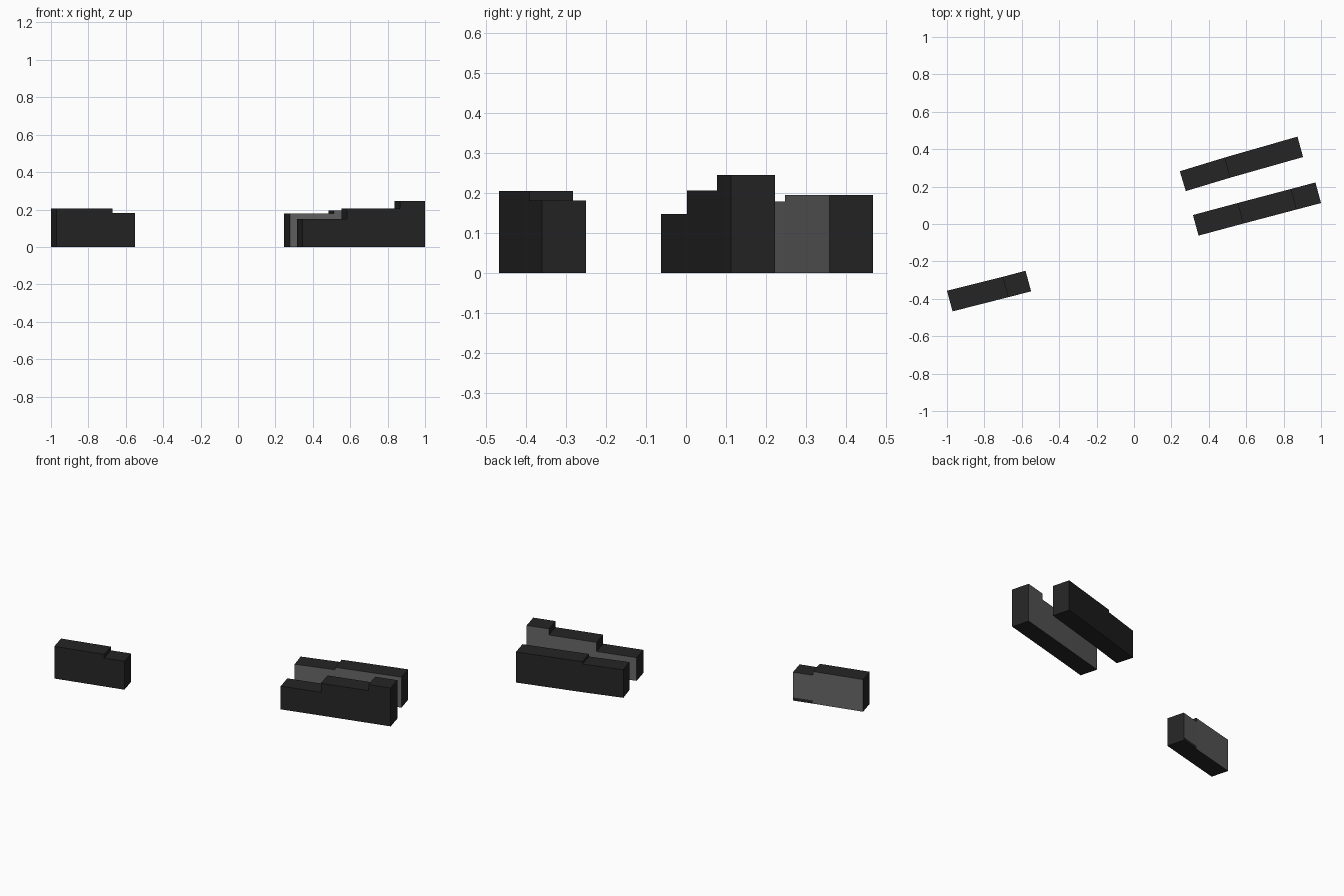
import bpy, bmesh

if "Cube" in bpy.data.objects:
    bpy.data.objects.remove(bpy.data.objects["Cube"])


def material(name, rgb):
    m = bpy.data.materials.new(name)
    m.diffuse_color = (*rgb, 1)
    m.use_nodes = True
    m.node_tree.nodes["Principled BSDF"].inputs["Base Color"].default_value = m.diffuse_color
    return m


MATS = [material("dark charcoal", (0.0185, 0.0185, 0.0185)),
        material("mid grey", (0.133, 0.133, 0.133))]


def block(bm, foot, z0, z1, grey_side=None):
    """Prism on four points: front left, front right, back right, back left.
    Side 0 is the front, side 2 the back."""
    lo = [bm.verts.new((x, y, z0)) for x, y in foot]
    hi = [bm.verts.new((x, y, z1)) for x, y in foot]
    bm.faces.new(lo[::-1])
    bm.faces.new(hi)
    for i in range(4):
        j = (i + 1) % 4
        f = bm.faces.new((lo[i], lo[j], hi[j], hi[i]))
        f.material_index = 1 if i == grey_side else 0


def terrace(name, fronts, backs, heights, grey_side, base=None):
    """Row of stepped blocks between matching front and back points."""
    bm = bmesh.new()
    for i, h in enumerate(heights):
        foot = (fronts[i], fronts[i + 1], backs[i + 1], backs[i])
        z0 = 0
        if base and i == base[0]:          # dark plinth under one block
            block(bm, foot, 0, base[1])
            z0 = base[1]
        block(bm, foot, z0, h, grey_side)
    me = bpy.data.meshes.new(name)
    bm.to_mesh(me)
    bm.free()
    for m in MATS:
        me.materials.append(m)
    ob = bpy.data.objects.new(name, me)
    bpy.context.collection.objects.link(ob)


# Single row on the left, grey rear wall
terrace("left_row",
        [(-0.97, -0.467), (-0.671, -0.391), (-0.55, -0.36)],
        [(-1.0, -0.357), (-0.70, -0.282), (-0.58, -0.25)],
        [0.205, 0.181], 2, base=(1, 0.02))

# Front row on the right, three steps, grey rear wall
terrace("right_front_row",
        [(0.345, -0.062), (0.583, 0.002), (0.867, 0.077), (1.0, 0.112)],
        [(0.315, 0.048), (0.554, 0.112), (0.838, 0.187), (0.97, 0.222)],
        [0.148, 0.206, 0.245], 2)

# Rear row on the right, grey front wall
terrace("right_back_row",
        [(0.277, 0.176), (0.512, 0.247), (0.904, 0.358)],
        [(0.245, 0.282), (0.484, 0.355), (0.874, 0.467)],
        [0.179, 0.195], 0)
